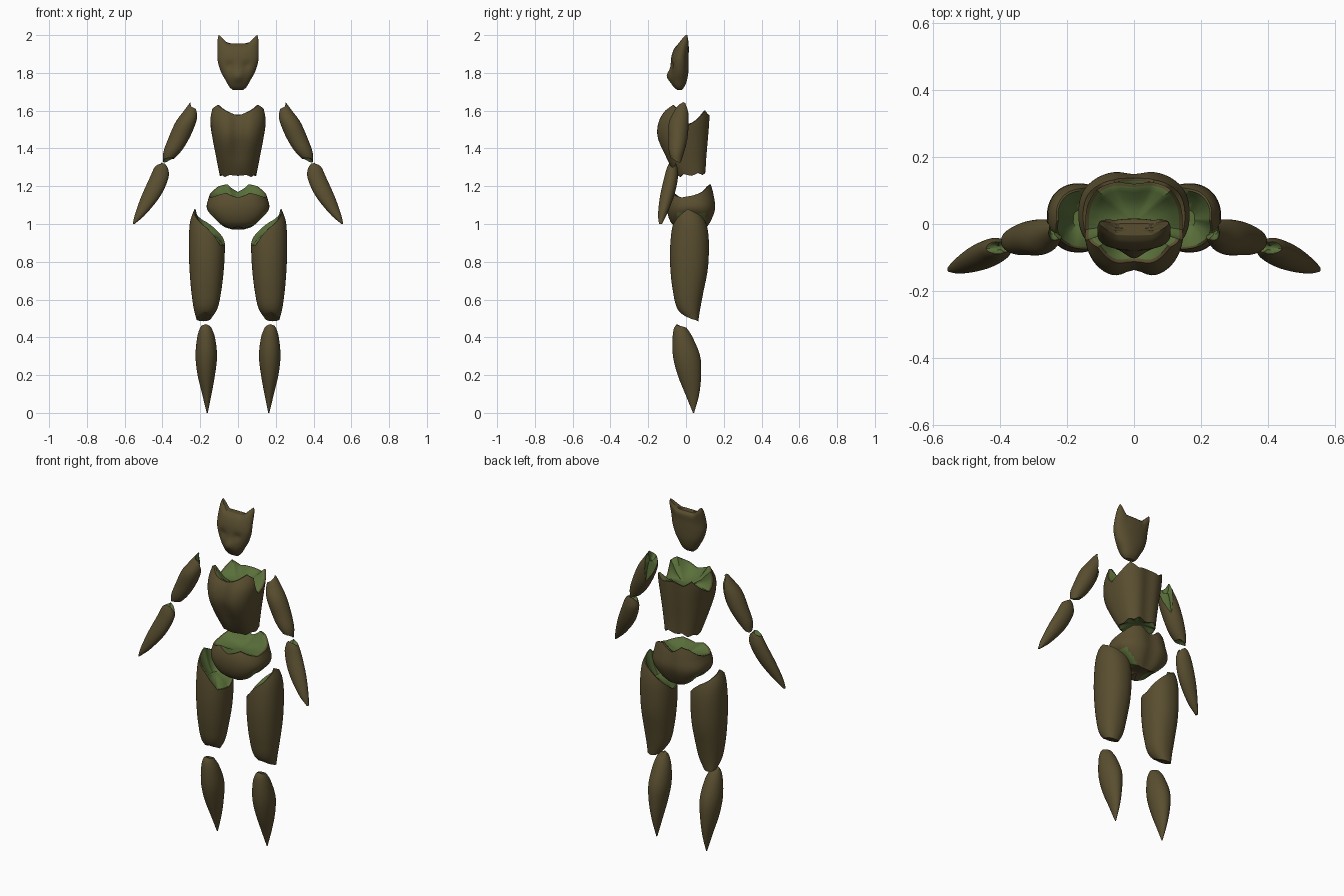
import bpy, bmesh, math
from math import sin, cos, pi, exp
from mathutils import Vector

cube = bpy.data.objects.get("Cube")
if cube:
    bpy.data.objects.remove(cube, do_unlink=True)


def material(name, rgb):
    mat = bpy.data.materials.new(name)
    mat.use_nodes = True
    mat.diffuse_color = (*rgb, 1)
    mat.node_tree.nodes["Principled BSDF"].inputs["Base Color"].default_value = (*rgb, 1)
    return mat


BARK = material("bark brown", (0.1, 0.076, 0.029))
MOSS = material("moss green", (0.1, 0.158, 0.042))
SEGMENTS, ROWS = 64, 24


def clamp(v):
    return min(max(v, 0), 1)


def section_at(sections, z):
    """Smoothly interpolate centre and radii at a height."""
    z = min(max(z, sections[0][0]), sections[-1][0])
    i = 0
    while i < len(sections) - 2 and z > sections[i + 1][0]:
        i += 1
    a, b = sections[i], sections[i + 1]
    before, after = sections[max(i - 1, 0)], sections[min(i + 2, len(sections) - 1)]
    h = b[0] - a[0]
    t = (z - a[0]) / h
    out = []
    for k in range(1, 5):
        ma = (b[k] - before[k]) / (b[0] - before[0]) * h
        mb = (after[k] - a[k]) / (after[0] - a[0]) * h
        out.append((2*t**3 - 3*t*t + 1) * a[k] + (t**3 - 2*t*t + t) * ma
                   + (3*t*t - 2*t**3) * b[k] + (t**3 - t*t) * mb)
    return out


def rim_at(rim, turn):
    """Rim height around the part: evenly spaced values from the front via +x."""
    if isinstance(rim, float):
        return rim
    p = turn * len(rim)
    i = int(p)
    return rim[i % len(rim)] * (1 - p + i) + rim[(i + 1) % len(rim)] * (p - i)


def both_sides(half):
    return half + half[-2:0:-1]


def add_cap(bm, ring, flip, depth):
    """Close an end; with a depth it becomes a mossy dish inside a thin bark lip."""
    centre = sum((v.co for v in ring), Vector()) / SEGMENTS
    centre.z += depth if flip else -depth
    previous = ring
    for f in (0.07, 0.2, 0.4, 0.7, 1.0):
        if f < 1:
            sink = clamp((f - 0.07) / 0.5) if depth else f
            current = []
            for v in ring:
                co = v.co.lerp(centre, f)
                co.z = v.co.z + (centre.z - v.co.z) * sink
                current.append(bm.verts.new(co))
        else:
            current = [bm.verts.new(centre)] * SEGMENTS
        for s in range(SEGMENTS):
            e = (s + 1) % SEGMENTS
            quad = [previous[s], previous[e], current[e]]
            if f < 1:
                quad.append(current[s])
            face = bm.faces.new(quad[::-1] if flip else quad)
            face.material_index = 1 if depth and f > 0.1 else 0
        previous = current


def loft(name, sections, low, high, power=2, dish_low=0, dish_high=0,
         warp=None, side=1, mossy=None):
    """Closed organic tube between two uneven rims."""
    bm = bmesh.new()
    rings = []
    for r in range(ROWS + 1):
        t = 0.5 - 0.5 * cos(pi * r / ROWS)
        ring = []
        for s in range(SEGMENTS):
            a = 2 * pi * s / SEGMENTS
            z0 = rim_at(low, s / SEGMENTS)
            z = z0 + t * (rim_at(high, s / SEGMENTS) - z0)
            cx, cy, rx, ry = section_at(sections, z)
            x = cx + rx * math.copysign(abs(sin(a)) ** (2 / power), sin(a))
            y = cy - ry * math.copysign(abs(cos(a)) ** (2 / power), cos(a))
            ring.append(bm.verts.new((x, y, z)))
        rings.append(ring)
    for lower, upper in zip(rings, rings[1:]):
        for s in range(SEGMENTS):
            e = (s + 1) % SEGMENTS
            bm.faces.new((lower[s], lower[e], upper[e], upper[s]))
    add_cap(bm, rings[0], True, dish_low)
    add_cap(bm, rings[-1], False, dish_high)
    if mossy:
        for f in bm.faces:
            if mossy(f.calc_center_median()):
                f.material_index = 1
    for v in bm.verts:
        if warp:
            v.co = warp(*v.co)
        v.co.x *= side
    if side < 0:
        bmesh.ops.reverse_faces(bm, faces=bm.faces[:])
    mesh = bpy.data.meshes.new(name)
    bm.to_mesh(mesh)
    bm.free()
    mesh.materials.append(BARK)
    mesh.materials.append(MOSS)
    obj = bpy.data.objects.new(name, mesh)
    bpy.context.collection.objects.link(obj)
    bpy.ops.object.select_all(action='DESELECT')
    obj.select_set(True)
    bpy.context.view_layer.objects.active = obj
    bpy.ops.object.shade_smooth_by_angle(angle=math.radians(45))


# Head: pointed ears, muzzle and eye sockets pushed into a tapered block
def face(x, y, z):
    ear = clamp((abs(x) - 0.055) / 0.045)
    rise = max((z - 1.88) / 0.075, 0)
    front = clamp((-0.035 - y) / 0.02)
    y -= front * 0.02 * exp(-(x / 0.03) ** 2 - ((z - 1.785) / 0.03) ** 2)
    y += front * 0.012 * exp(-((abs(x) - 0.045) / 0.02) ** 2 - ((z - 1.84) / 0.015) ** 2)
    return Vector((x, y + 0.018 * ear * rise, z + 0.045 * ear * rise))


loft("head", [(1.71, 0, -.035, .028, .012), (1.725, 0, -.037, .045, .028),
              (1.76, 0, -.038, .065, .043), (1.80, 0, -.035, .088, .047),
              (1.86, 0, -.033, .107, .047), (1.90, 0, -.030, .109, .044),
              (1.94, 0, -.02, .108, .035), (1.955, 0, -.016, .103, .018)],
     1.71, 1.955, power=2.2, warp=face)


# Chest: barrel with neck notch, arm notches and mossy ends
def chest_groove(x, y, z):
    dip = exp(-(x / 0.04) ** 2)
    front = clamp((-y - 0.02) / 0.09) * clamp((z - 1.27) / 0.15)
    back = clamp((y - 0.04) / 0.06)
    return Vector((x, y + dip * (0.025 * front - 0.012 * back), z))


loft("chest", [(1.25, 0, .03, .095, .08), (1.35, 0, .002, .115, .113),
               (1.46, 0, -.018, .136, .142), (1.55, 0, -.010, .148, .14),
               (1.63, 0, .018, .143, .115)],
     both_sides([1.255, 1.26, 1.25, 1.265, 1.255, 1.27, 1.26, 1.28, 1.265]),
     both_sides([1.575, 1.60, 1.63, 1.61, 1.51, 1.55, 1.60, 1.57, 1.58]),
     power=2.5, dish_low=0.02, dish_high=0.05, warp=chest_groove)


# Pelvis: mossy bowl with dented mossy hip sockets
def in_socket(c):
    return 0.07 < abs(c.x) and c.z < 1.06 and abs(c.y - 0.03) < 0.075


def hip_dent(x, y, z):
    dent = exp(-((y - 0.03) / 0.06) ** 2 - ((z - 1.0) / 0.045) ** 2)
    back = clamp((y - 0.06) / 0.07)
    return Vector((x * (1 - 0.28 * dent), y - 0.012 * back * exp(-(x / 0.04) ** 2), z))


loft("pelvis", [(.972, 0, .035, .075, .075), (1.01, 0, .027, .128, .108),
                (1.08, 0, .03, .166, .13), (1.15, 0, .033, .152, .12),
                (1.21, 0, .048, .135, .09)],
     both_sides([.985, .975, .99, 1.0, 1.0, .99, .98, .972, .972]),
     both_sides([1.14, 1.165, 1.15, 1.14, 1.15, 1.17, 1.20, 1.21, 1.17]),
     power=2.4, dish_high=0.04, warp=hip_dent, mossy=in_socket)

# Limbs, mirrored; rims run front, outer, back, inner
for label, side in (("left", 1), ("right", -1)):
    loft(label + "_upper_arm",
         [(1.325, .378, -.05, .018, .022), (1.38, .350, -.05, .045, .04),
          (1.45, .315, -.043, .055, .05), (1.54, .276, -.038, .054, .052),
          (1.60, .250, -.025, .036, .036), (1.645, .238, -.015, .014, .016)],
         [1.35, 1.345, 1.33, 1.325, 1.33, 1.345, 1.345, 1.35],
         [1.62, 1.635, 1.645, 1.64, 1.58, 1.46, 1.56, 1.61],
         dish_low=0.012, dish_high=0.008, side=side)
    loft(label + "_forearm",
         [(1.0, .552, -.135, .005, .008), (1.05, .518, -.125, .028, .023),
          (1.15, .460, -.100, .050, .037), (1.25, .416, -.078, .049, .036),
          (1.30, .407, -.073, .035, .027), (1.33, .402, -.07, .016, .014)],
         1.0, [1.32, 1.315, 1.30, 1.31, 1.325, 1.31, 1.29, 1.32],
         dish_high=0.012, side=side)
    loft(label + "_thigh",
         [(.485, .185, .04, .032, .025), (.55, .172, .015, .062, .06),
          (.65, .168, .012, .080, .082), (.75, .166, .016, .090, .098),
          (.85, .165, .018, .095, .103), (.95, .165, .02, .094, .098),
          (1.02, .167, .018, .085, .083), (1.08, .172, .01, .058, .06)],
         [.535, .51, .495, .488, .485, .488, .495, .52],
         [.98, 1.04, 1.08, 1.05, 1.01, .95, .89, .89],
         power=2.2, dish_high=0.045, side=side)
    loft(label + "_shin",
         [(0, .163, .04, .003, .003), (.10, .165, .033, .025, .037),
          (.20, .168, .018, .046, .062), (.30, .168, .003, .057, .072),
          (.40, .169, -.018, .047, .053), (.45, .171, -.03, .03, .033),
          (.47, .171, -.034, .014, .015)],
         0.0, [.47, .465, .46, .455, .45, .455, .46, .465], side=side)
